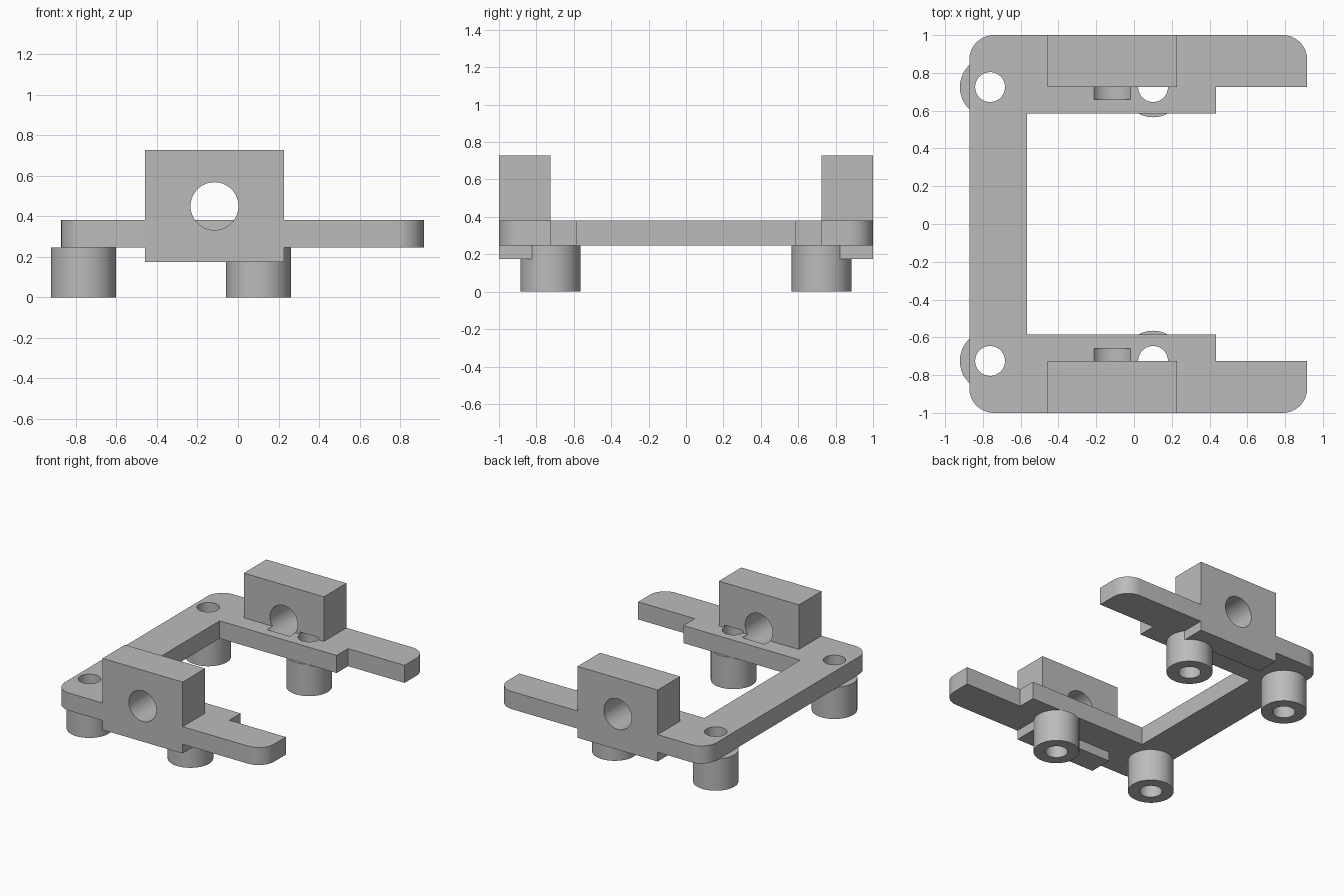
import bpy, bmesh, math
from mathutils import Vector

if "Cube" in bpy.data.objects:
    bpy.data.objects.remove(bpy.data.objects["Cube"], do_unlink=True)

grey = bpy.data.materials.new("plain grey")
grey.use_nodes = True
grey.diffuse_color = (0.5, 0.5, 0.5, 1)
grey.node_tree.nodes["Principled BSDF"].inputs["Base Color"].default_value = (0.5, 0.5, 0.5, 1)

PLATE_LOW, PLATE_TOP = 0.246, 0.382
HOLE_Y = 0.725
HOLE_XS = {"rear": -0.762, "middle": 0.101}


def prism(name, points, direction):
    """Extrude a flat outline along a direction."""
    bm = bmesh.new()
    face = bm.faces.new([bm.verts.new(p) for p in points])
    ext = bmesh.ops.extrude_face_region(bm, geom=[face])
    moved = [v for v in ext["geom"] if isinstance(v, bmesh.types.BMVert)]
    bmesh.ops.translate(bm, vec=Vector(direction), verts=moved)
    bmesh.ops.recalc_face_normals(bm, faces=bm.faces)
    mesh = bpy.data.meshes.new(name)
    bm.to_mesh(mesh)
    bm.free()
    mesh.materials.append(grey)
    obj = bpy.data.objects.new(name, mesh)
    bpy.context.collection.objects.link(obj)
    return obj


def arc(cx, cy, r, start, end, steps):
    span = math.radians(end - start)
    return [(cx + r * math.cos(math.radians(start) + span * i / steps),
             cy + r * math.sin(math.radians(start) + span * i / steps))
            for i in range(steps + 1)]


def circle(cx, cy, r, steps=64):
    return arc(cx, cy, r, 0, 360, steps)[:-1]


def upright(name, outline, low, high):
    return prism(name, [(x, y, low) for x, y in outline], (0, 0, high - low))


def combine(target, tool, operation):
    """Apply a boolean and discard the tool."""
    mod = target.modifiers.new("boolean", 'BOOLEAN')
    mod.operation, mod.object, mod.solver = operation, tool, 'EXACT'
    bpy.context.view_layer.objects.active = target
    bpy.ops.object.modifier_apply(modifier=mod.name)
    bpy.data.objects.remove(tool, do_unlink=True)


# Flat C-shaped plate with rounded outer corners
r = 0.13
half = [(-0.567, 0.586), (0.433, 0.586), (0.433, 0.725), (0.917, 0.725)]
half += arc(0.917 - r, 1 - r, r, 0, 90, 12)
half += arc(-0.872 + r, 1 - r, r, 90, 180, 12)
outline = half + [(x, -y) for x, y in reversed(half)]
frame = upright("bracket_frame", outline, PLATE_LOW, PLATE_TOP)

# Bearing blocks with a narrow tab below the plate
profile = [(1, 0.175), (1, 0.727), (0.725, 0.727), (0.725, 0.31), (0.818, 0.31), (0.818, 0.175)]
for s in (-1, 1):
    block = prism("bearing_block", [(-0.458, s * y, z) for y, z in profile], (0.685, 0, 0))
    combine(frame, block, 'UNION')

# Cross bores through the blocks, grooving the plate, and vertical screw holes
for s in (-1, 1):
    bore = prism("bore_cutter", [(x, s * 0.658, z) for x, z in circle(-0.116, 0.45, 0.118)],
                 (0, s * 0.4, 0))
    combine(frame, bore, 'DIFFERENCE')
    for x in HOLE_XS.values():
        hole = upright("hole_cutter", circle(x, s * HOLE_Y, 0.079), 0.1, PLATE_TOP + 0.018)
        combine(frame, hole, 'DIFFERENCE')

# Hollow round standoffs
parts = [frame]
for s, side in ((-1, "front"), (1, "back")):
    for place, x in HOLE_XS.items():
        post = upright(f"{side}_{place}_standoff", circle(x, s * HOLE_Y, 0.16), 0, PLATE_LOW)
        core = upright("core_cutter", circle(x, s * HOLE_Y, 0.079), -0.1, PLATE_LOW + 0.1)
        combine(post, core, 'DIFFERENCE')
        parts.append(post)

# Smooth curved walls, keep edges crisp
bpy.ops.object.select_all(action='DESELECT')
for obj in parts:
    obj.select_set(True)
bpy.context.view_layer.objects.active = frame
bpy.ops.object.shade_smooth_by_angle(angle=math.radians(30))
